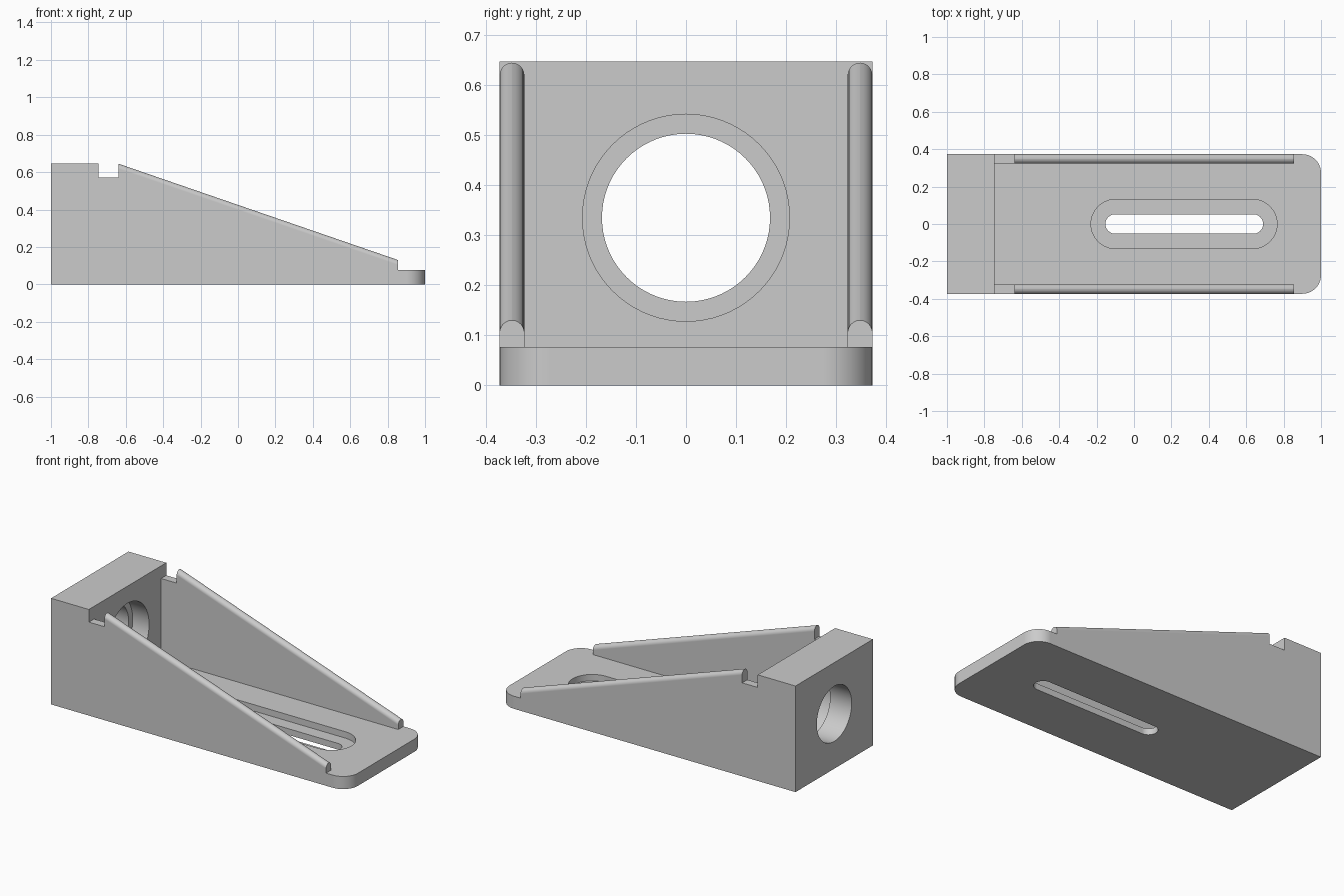
import bpy, bmesh, math
from mathutils import Vector, Matrix

cube = bpy.data.objects.get("Cube")
if cube:
    bpy.data.objects.remove(cube, do_unlink=True)

HALF_Y, WALL_IN = 0.373, 0.323      # outer and inner faces of the side walls
PLATE, HEIGHT, BLOCK_X = 0.077, 0.647, -0.745

grey = bpy.data.materials.new("light grey")
grey.use_nodes = True
colour = (0.6, 0.6, 0.6, 1)
grey.diffuse_color = colour
grey.node_tree.nodes["Principled BSDF"].inputs["Base Color"].default_value = colour


def prism(name, points, sweep):
    """Extrude a closed outline of 3D points along a vector."""
    bm = bmesh.new()
    face = bm.faces.new([bm.verts.new(p) for p in points])
    out = bmesh.ops.extrude_face_region(bm, geom=[face])
    moved = [g for g in out["geom"] if isinstance(g, bmesh.types.BMVert)]
    bmesh.ops.translate(bm, verts=moved, vec=Vector(sweep))
    bmesh.ops.recalc_face_normals(bm, faces=bm.faces)
    mesh = bpy.data.meshes.new(name)
    bm.to_mesh(mesh)
    bm.free()
    obj = bpy.data.objects.new(name, mesh)
    bpy.context.collection.objects.link(obj)
    return obj


def cut(body, cutter):
    """Subtract the cutter from the body and remove the cutter."""
    cutter.hide_render = True
    mod = body.modifiers.new("cut", 'BOOLEAN')
    mod.operation, mod.solver, mod.object = 'DIFFERENCE', 'EXACT', cutter
    graph = bpy.context.evaluated_depsgraph_get()
    mesh = bpy.data.meshes.new_from_object(body.evaluated_get(graph))
    body.modifiers.clear()
    body.data = mesh
    bpy.data.objects.remove(cutter, do_unlink=True)


def round_edges(body, test, radius, segments):
    """Merge flat faces, then round every edge that passes the test."""
    bm = bmesh.new()
    bm.from_mesh(body.data)
    bmesh.ops.remove_doubles(bm, verts=bm.verts, dist=1e-5)
    bmesh.ops.dissolve_limit(bm, angle_limit=0.01, verts=bm.verts, edges=bm.edges)
    edges = [e for e in bm.edges if test(e.verts[0].co, e.verts[1].co)]
    bmesh.ops.bevel(bm, geom=edges, offset=radius, offset_type='OFFSET',
                    segments=segments, profile=0.5, affect='EDGES',
                    clamp_overlap=False)
    bm.to_mesh(body.data)
    bm.free()


def slot(name, x0, x1, r, z0, z1):
    """Upright round-ended slot cutter."""
    n = 20
    pts = []
    for cx, start in ((x1 - r, -math.pi / 2), (x0 + r, math.pi / 2)):
        for i in range(n + 1):
            a = start + math.pi * i / n
            pts.append((cx + r * math.cos(a), r * math.sin(a), z0))
    return prism(name, pts, (0, 0, z1 - z0))


def bore(name, r, x0, x1, z=0.335):
    """Round cutter lying along x."""
    n = 72
    pts = [(x0, r * math.cos(math.tau * i / n), z + r * math.sin(math.tau * i / n))
           for i in range(n)]
    return prism(name, pts, (x1 - x0, 0, 0))


# Whole bracket from its side outline
outline = [(-1, 0), (1, 0), (1, PLATE), (0.855, PLATE), (0.855, 0.13),
           (-0.64, 0.645), (-0.64, 0.57), (BLOCK_X, 0.57),
           (BLOCK_X, HEIGHT), (-1, HEIGHT)]
bracket = prism("slotted_bracket", [(x, -HALF_Y, z) for x, z in outline],
                (0, 2 * HALF_Y, 0))

# Rounded corners at the toe of the base plate
round_edges(bracket, lambda a, b: a.x > 0.99 and b.x > 0.99 and abs(a.z - b.z) > 0.05,
            0.1, 10)

# Open channel between the side walls
channel = [(BLOCK_X, -WALL_IN, PLATE), (0.88, -WALL_IN, PLATE),
           (0.88, WALL_IN, PLATE), (BLOCK_X, WALL_IN, PLATE)]
cut(bracket, prism("channel_cutter", channel, (0, 0, 1)))

# Fully rounded sloping wall tops
round_edges(bracket, lambda a, b: abs(a.x - b.x) > 1 and abs(a.z - b.z) > 0.3,
            0.0249, 6)

# Recessed slot in the base plate
cut(bracket, slot("slot_recess_cutter", -0.23, 0.765, 0.132, 0.038, 0.2))
cut(bracket, slot("slot_cutter", -0.153, 0.69, 0.052, -0.1, 0.2))

# Stepped hole through the end block
cut(bracket, bore("counterbore_cutter", 0.207, -0.855, -0.7))
cut(bracket, bore("hole_cutter", 0.168, -1.1, -0.7))

# Finish
bracket.data.materials.clear()
bracket.data.materials.append(grey)
for poly in bracket.data.polygons:
    poly.material_index = 0
bpy.ops.object.select_all(action='DESELECT')
bracket.select_set(True)
bpy.context.view_layer.objects.active = bracket
bpy.ops.object.shade_smooth_by_angle(angle=math.radians(30))
normals = bracket.modifiers.new("flat face normals", 'WEIGHTED_NORMAL')
normals.keep_sharp = True
